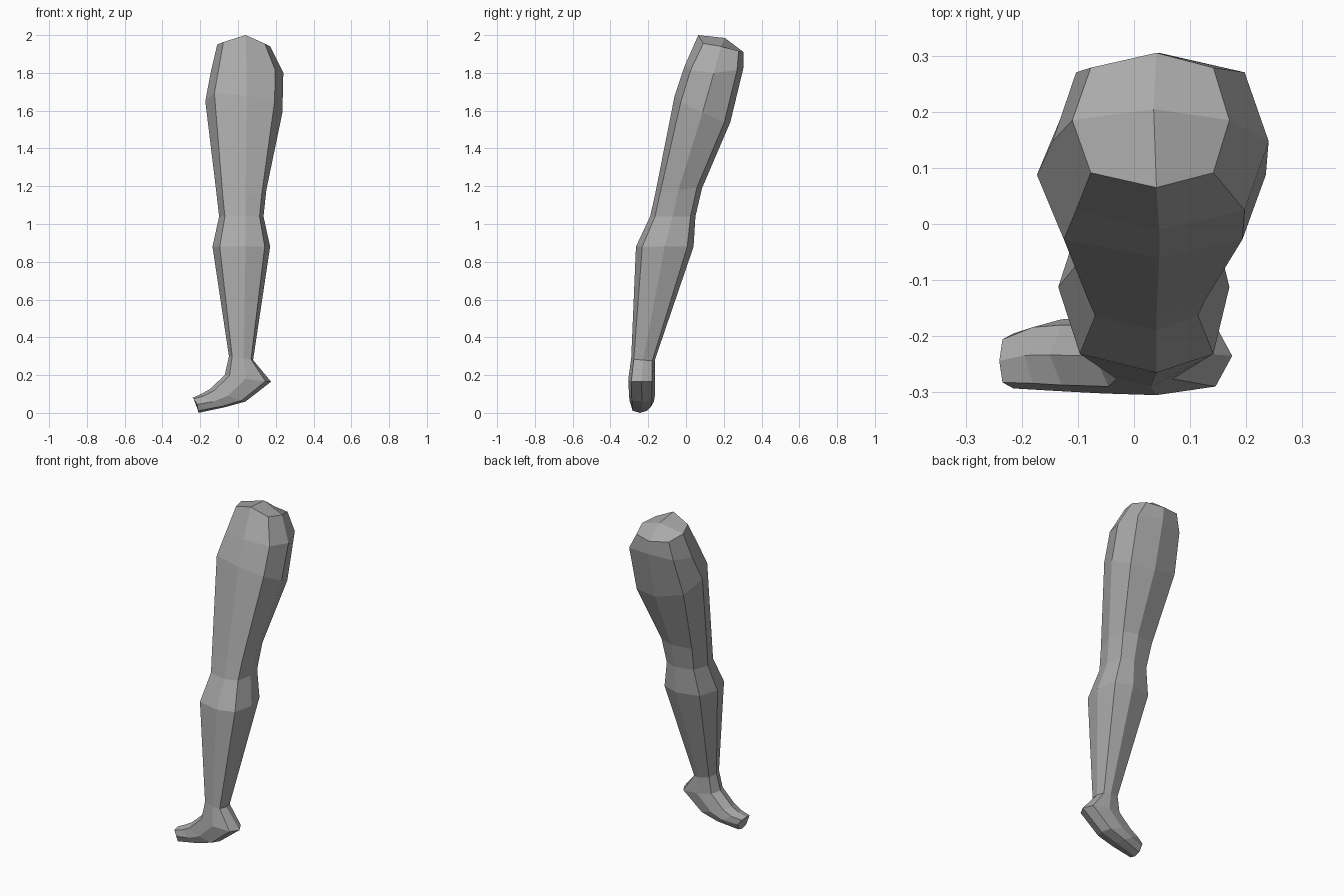
import bpy
import bmesh
from mathutils import Vector

cube = bpy.data.objects.get("Cube")
if cube:
    bpy.data.objects.remove(cube, do_unlink=True)

DIAGONAL = 0.78  # how square each eight-sided ring is


def make_material(name, color):
    mat = bpy.data.materials.new(name)
    mat.use_nodes = True
    mat.diffuse_color = color
    mat.node_tree.nodes["Principled BSDF"].inputs["Base Color"].default_value = color
    return mat


def ring_points(right, left, front_x, front, back):
    """Eight points through four extremes: right/left are (x, z), front/back (y, z)."""
    mid_y = (front[0] + back[0]) / 2
    mid_z = (right[1] + left[1] + front[1] + back[1]) / 4
    centre = Vector((front_x, mid_y, mid_z))
    ends = [Vector((front_x, *front)), Vector((right[0], mid_y, right[1])),
            Vector((front_x, *back)), Vector((left[0], mid_y, left[1]))]
    points = []
    for i, end in enumerate(ends):
        following = ends[(i + 1) % 4]
        points += [end, centre + DIAGONAL * (end + following - 2 * centre)]
    return points


# Rings: outer edge on -x, outer edge on +x, middle x, front, back
rings = [
    # hip and thigh
    ((-.11, 1.95), (.17, 1.94), .04, (.065, 1.96), (.305, 1.91)),
    ((-.145, 1.8), (.24, 1.8), .045, (-.01, 1.83), (.305, 1.83)),
    ((-.173, 1.65), (.235, 1.59), .045, (-.06, 1.68), (.235, 1.54)),
    ((-.115, 1.17), (.15, 1.18), .04, (-.165, 1.15), (.085, 1.19)),
    # knee and shin
    ((-.10, 1.04), (.135, 1.04), .04, (-.19, 1.04), (.05, 1.04)),
    ((-.135, .88), (.17, .88), .04, (-.265, .88), (.04, .88)),
    ((-.048, .30), (.08, .28), .03, (-.29, .29), (-.165, .28)),
    # heel, instep and toes
    ((-.07, .20), (.175, .165), .04, (-.305, .18), (-.165, .18)),
    ((-.15, .125), (.04, .06), -.055, (-.302, .09), (-.165, .09)),
    ((-.195, .1), (-.07, .03), -.13, (-.298, .06), (-.17, .06)),
    ((-.24, .08), (-.21, 0), -.215, (-.293, .045), (-.195, .045)),
]

# Leg: loft through the rings
bm = bmesh.new()
loops = [[bm.verts.new(p) for p in ring_points(*r)] for r in rings]
for upper, lower in zip(loops, loops[1:]):
    for i in range(8):
        j = (i + 1) % 8
        bm.faces.new((upper[i], upper[j], lower[j], lower[i]))

# Hip cap: raised front peak and four facets around a centre point
top = loops[0]
top[0].co.z = 2.0
peak = bm.verts.new((.035, .205, 1.985))
for i in range(0, 8, 2):
    bm.faces.new((top[i], top[i + 1], top[(i + 2) % 8], peak))

# Toe cap
bm.faces.new(loops[-1])
bmesh.ops.recalc_face_normals(bm, faces=bm.faces[:])

mesh = bpy.data.meshes.new("leg")
bm.to_mesh(mesh)
bm.free()
mesh.materials.append(make_material("plain grey", (.4, .4, .4, 1)))
leg = bpy.data.objects.new("leg", mesh)
bpy.context.scene.collection.objects.link(leg)
